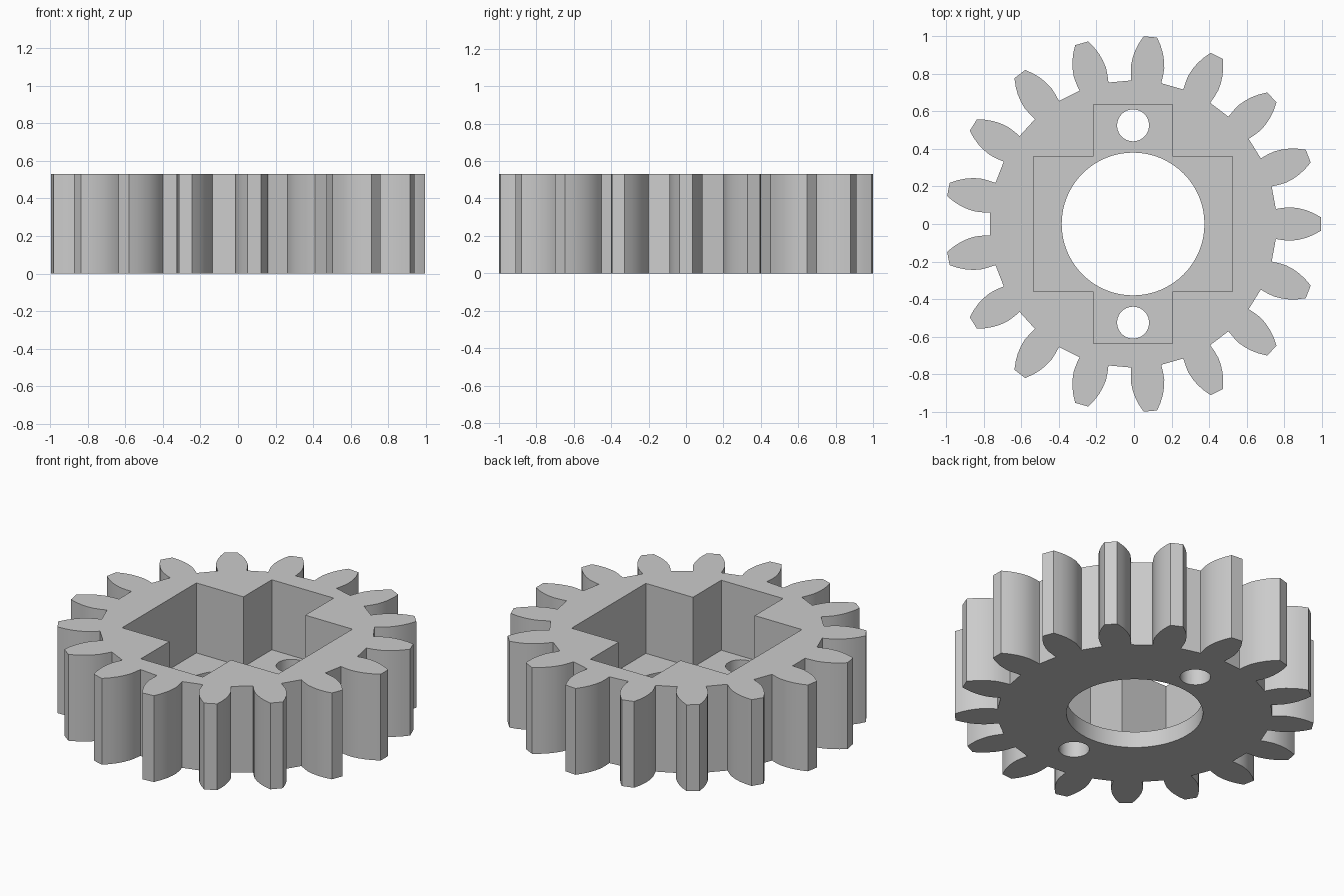
import bpy, bmesh
from math import sin, cos, pi, radians
from mathutils import Matrix, Vector

if "Cube" in bpy.data.objects:
    bpy.data.objects.remove(bpy.data.objects["Cube"], do_unlink=True)

TEETH = 17
HEIGHT = 0.53
FLOOR = 0.10
CENTRE_X = -0.005

grey = bpy.data.materials.new("plain grey")
grey.use_nodes = True
colour = (0.6, 0.6, 0.6, 1)
grey.diffuse_color = colour
grey.node_tree.nodes["Principled BSDF"].inputs["Base Color"].default_value = colour


def prism(name, outline, z0, z1):
    """Extrude a closed 2D outline from z0 up to z1."""
    bm = bmesh.new()
    base = bm.faces.new([bm.verts.new((x + CENTRE_X, y, z0)) for x, y in outline])
    top = bmesh.ops.extrude_face_region(bm, geom=[base])["geom"]
    bmesh.ops.translate(bm, vec=(0, 0, z1 - z0),
                        verts=[v for v in top if isinstance(v, bmesh.types.BMVert)])
    bmesh.ops.recalc_face_normals(bm, faces=bm.faces)
    mesh = bpy.data.meshes.new(name)
    bm.to_mesh(mesh)
    bm.free()
    mesh.materials.append(grey)
    obj = bpy.data.objects.new(name, mesh)
    bpy.context.collection.objects.link(obj)
    return obj


def circle(radius, y=0, sides=64):
    return [(radius * cos(2 * pi * i / sides), y + radius * sin(2 * pi * i / sides))
            for i in range(sides)]


# Toothed outline: one flank as (radius, half width), mirrored and repeated
flank = [(0.76, 0.08), (0.80, 0.086), (0.84, 0.089), (0.88, 0.084),
         (0.92, 0.074), (0.96, 0.058), (1.0, 0.036)]
tooth = [(r, -w) for r, w in flank] + [(r, w) for r, w in reversed(flank)]
outline = []
for k in range(TEETH):
    turn = Matrix.Rotation(2 * pi * k / TEETH, 2)
    outline += [tuple(turn @ Vector(p)) for p in tooth]
gear = prism("gear_body", outline, 0, HEIGHT)

# Cross-shaped pocket, shaft hole and two screw holes
wide, narrow, short, tall = 0.53, 0.21, 0.36, 0.635
quarter = [(wide, short), (narrow, short), (narrow, tall)]
right = [(x, -y) for x, y in reversed(quarter)] + quarter
cross = right + [(-x, -y) for x, y in right]
cutters = [prism("pocket_cutter", cross, FLOOR, HEIGHT + 0.2),
           prism("shaft_hole_cutter", circle(0.38), -0.2, FLOOR + 0.1)]
for side in (-1, 1):
    cutters.append(prism("screw_hole_cutter", circle(0.085, side * 0.525, 40),
                         -0.2, FLOOR + 0.1))

for cutter in cutters:
    cutter.hide_render = True
    cut = gear.modifiers.new(cutter.name, "BOOLEAN")
    cut.operation = "DIFFERENCE"
    cut.solver = "EXACT"
    cut.object = cutter

# Bake the cuts and remove the helpers
bpy.context.view_layer.update()
evaluated = gear.evaluated_get(bpy.context.evaluated_depsgraph_get())
baked = bpy.data.meshes.new_from_object(evaluated)
gear.modifiers.clear()
gear.data = baked
for cutter in cutters:
    bpy.data.objects.remove(cutter, do_unlink=True)

# Smooth flanks and bores, crisp edges
baked.shade_smooth()
baked.set_sharp_from_angle(angle=radians(30))
